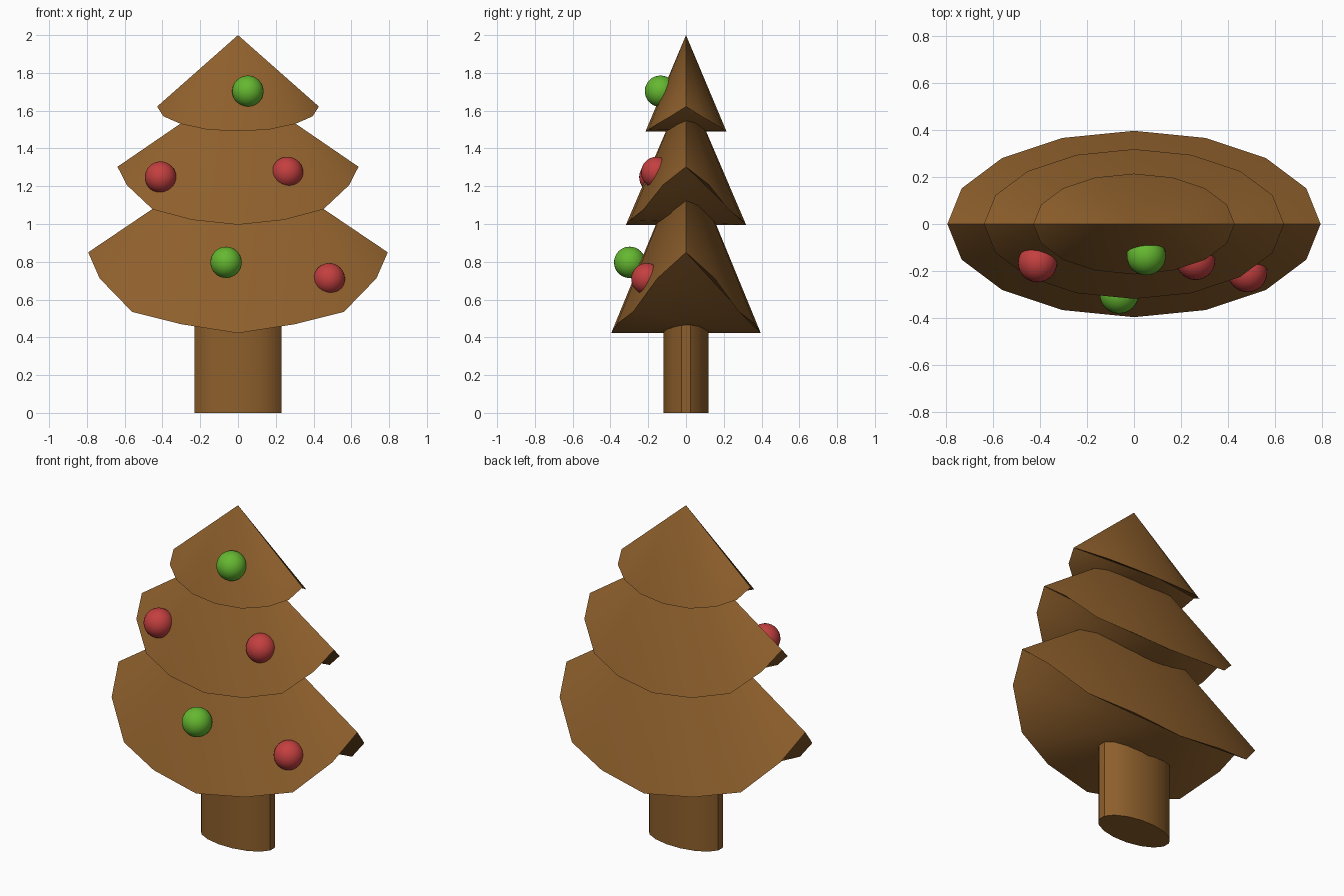
import bpy, bmesh
from math import radians, sin, cos, pi

if "Cube" in bpy.data.objects:
    bpy.data.objects.remove(bpy.data.objects["Cube"])


def material(name, rgb):
    m = bpy.data.materials.new(name)
    m.diffuse_color = (*rgb, 1)
    m.use_nodes = True
    m.node_tree.nodes["Principled BSDF"].inputs["Base Color"].default_value = m.diffuse_color
    return m


BROWN = material("wood", (0.27, 0.115, 0.025))
RED = material("red", (0.55, 0.05, 0.05))
GREEN = material("green", (0.13, 0.48, 0.03))


def smooth(ob, angle=30):
    bpy.ops.object.select_all(action='DESELECT')
    ob.select_set(True)
    bpy.context.view_layer.objects.active = ob
    bpy.ops.object.shade_smooth_by_angle(angle=radians(angle))


def tier(name, rx, ry, apex, rim):
    """Oval 16-sided cone whose hem bends up towards left and right.
    rim: hem heights from the side (x = rx) to the middle (x = 0)."""
    verts = []
    for i in range(16):                      # starts at the back middle
        a = i * pi / 8
        k = i % 8
        verts.append((rx * sin(a), ry * cos(a), rim[4 - min(k, 8 - k)]))
    verts.append((0, 0, apex))
    sides = [((i + 1) % 16, i, 16) for i in range(16)]
    under = [(0, i, i + 1) for i in range(1, 15)]
    me = bpy.data.meshes.new(name)
    me.from_pydata(verts, [], sides + under)
    ob = bpy.data.objects.new(name, me)
    bpy.context.collection.objects.link(ob)
    me.materials.append(BROWN)
    smooth(ob)
    # the underside reads as one soft surface
    sharp = me.attributes.get("sharp_edge")
    for e in me.edges:
        a, b = sorted(e.vertices)
        if a == 0 and 1 < b < 15 and sharp:
            sharp.data[e.index].value = False


# Foliage tiers
tier("bottom_tier", 0.793, 0.396, 1.385, (0.85, 0.712, 0.535, 0.47, 0.422))
tier("middle_tier", 0.638, 0.318, 1.74, (1.303, 1.207, 1.077, 1.022, 0.996))
tier("top_tier", 0.428, 0.214, 2.0, (1.622, 1.57, 1.53, 1.5, 1.491))

# Oval 16-sided trunk with a narrow flat at each end
bpy.ops.mesh.primitive_cylinder_add(vertices=16, radius=1, depth=0.6,
                                    location=(0, 0, 0.3), rotation=(0, 0, pi / 16))
trunk = bpy.context.object
trunk.name = "trunk"
bpy.ops.object.transform_apply(location=False, rotation=True, scale=False)
trunk.scale = (0.2345, 0.121, 1)
bpy.ops.object.transform_apply(location=False, rotation=False, scale=True)
trunk.data.materials.append(BROWN)
smooth(trunk)

# Baubles on the front
for i, (pos, mat) in enumerate([
    ((0.052, -0.135, 1.703), GREEN),
    ((-0.063, -0.298, 0.797), GREEN),
    ((-0.41, -0.165, 1.248), RED),
    ((0.262, -0.155, 1.273), RED),
    ((0.483, -0.207, 0.71), RED),
]):
    bpy.ops.mesh.primitive_uv_sphere_add(segments=32, ring_count=16, radius=0.083, location=pos)
    ball = bpy.context.object
    ball.name = f"bauble_{i + 1}"
    ball.data.materials.append(mat)
    smooth(ball)
